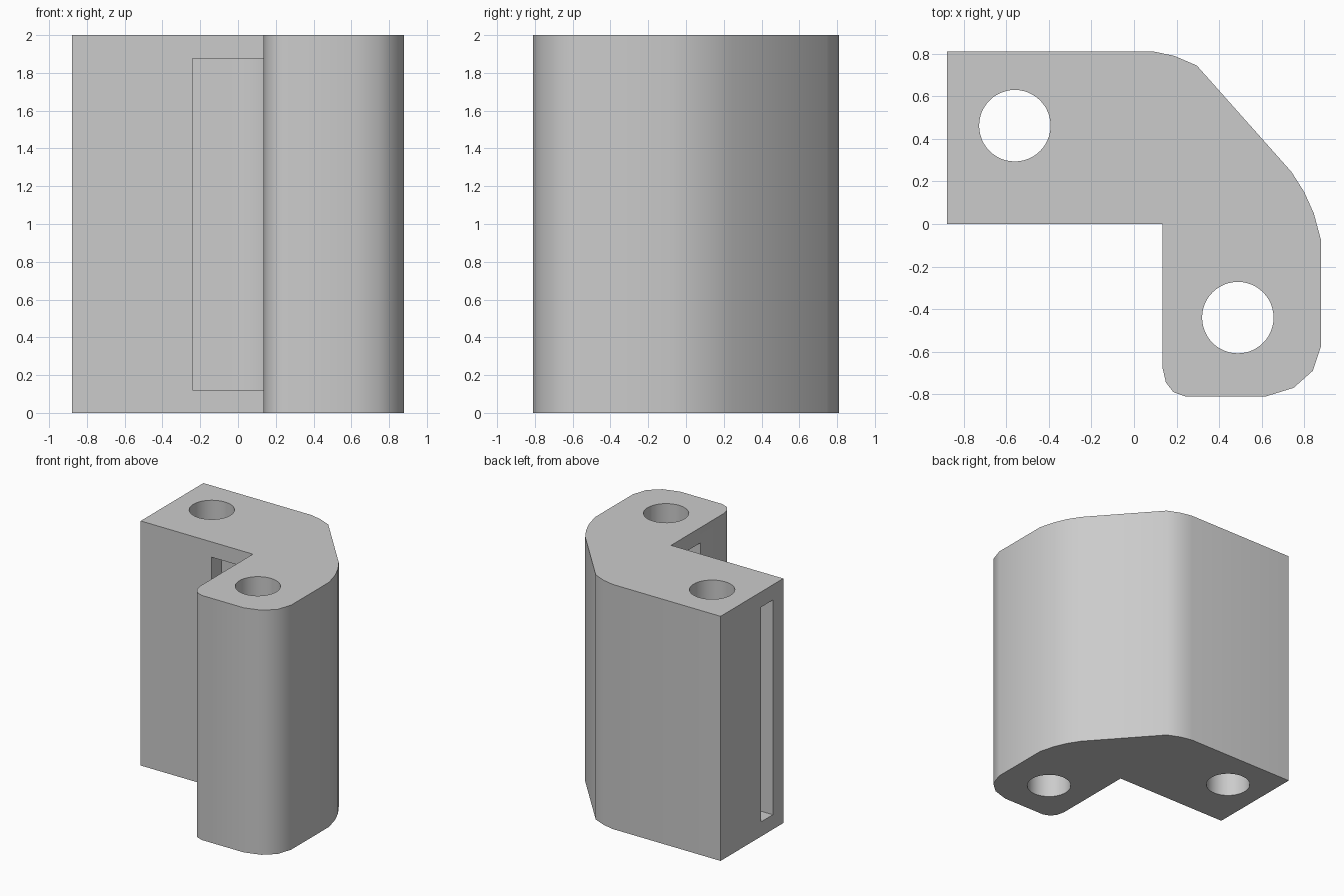
import bpy, bmesh
from math import sin, cos, pi

if "Cube" in bpy.data.objects:
    bpy.data.objects.remove(bpy.data.objects["Cube"])

HEIGHT = 2.0

grey = bpy.data.materials.new("plain grey")
grey.use_nodes = True
colour = (0.6, 0.6, 0.6, 1)
grey.diffuse_color = colour
grey.node_tree.nodes["Principled BSDF"].inputs["Base Color"].default_value = colour


def prism(name, outline, z0, z1):
    """Extrude a flat outline between two heights."""
    bm = bmesh.new()
    base = bm.faces.new([bm.verts.new((x, y, z0)) for x, y in outline])
    top = bmesh.ops.extrude_face_region(bm, geom=[base])["geom"]
    verts = [v for v in top if isinstance(v, bmesh.types.BMVert)]
    bmesh.ops.translate(bm, verts=verts, vec=(0, 0, z1 - z0))
    bmesh.ops.recalc_face_normals(bm, faces=bm.faces)
    mesh = bpy.data.meshes.new(name)
    bm.to_mesh(mesh)
    bm.free()
    mesh.materials.append(grey)
    obj = bpy.data.objects.new(name, mesh)
    bpy.context.collection.objects.link(obj)
    return obj


def arc(cx, cy, r, start, end, steps):
    angles = [start + (end - start) * i / steps for i in range(steps + 1)]
    return [(cx + r * cos(a), cy + r * sin(a)) for a in angles]


# L-shaped body with a chamfered outer corner and a rounded leg
body = prism("corner_bracket", [
    (-0.88, 0), (0.135, 0),
    (0.135, -0.68), (0.15, -0.745), (0.185, -0.79), (0.24, -0.81),
    (0.62, -0.81), (0.75, -0.77), (0.84, -0.69), (0.88, -0.57),
    (0.88, -0.08), (0.845, 0.05), (0.8, 0.15), (0.74, 0.245),
    (0.295, 0.745), (0.19, 0.79), (0.095, 0.81), (-0.88, 0.81),
], 0, HEIGHT)

# Two screw holes through the full height
cutters = [
    prism(name, arc(x, y, 0.168, 0, 2 * pi, 48)[:-1], -0.1, HEIGHT + 0.1)
    for name, x, y in (("arm_hole", -0.56, 0.462), ("leg_hole", 0.488, -0.44))
]

# Panel slot from the arm's end into a rounded pocket at the inner corner
cutters.append(prism("panel_slot", [
    (-1, 0.135), (-0.24, 0.135), (-0.24, -0.38), (0.3, -0.38),
] + arc(-0.05, -0.065, 0.35, 0, pi / 2, 16) + [(-1, 0.285)], 0.12, 1.875))

bpy.ops.object.select_all(action="DESELECT")
bpy.context.view_layer.objects.active = body
body.select_set(True)
for cutter in cutters:
    cutter.hide_render = True
    cut = body.modifiers.new(cutter.name, "BOOLEAN")
    cut.operation = "DIFFERENCE"
    cut.solver = "EXACT"
    cut.object = cutter
    bpy.ops.object.modifier_apply(modifier=cut.name)
    bpy.data.objects.remove(cutter)

bpy.ops.object.shade_smooth_by_angle(angle=0.7)
